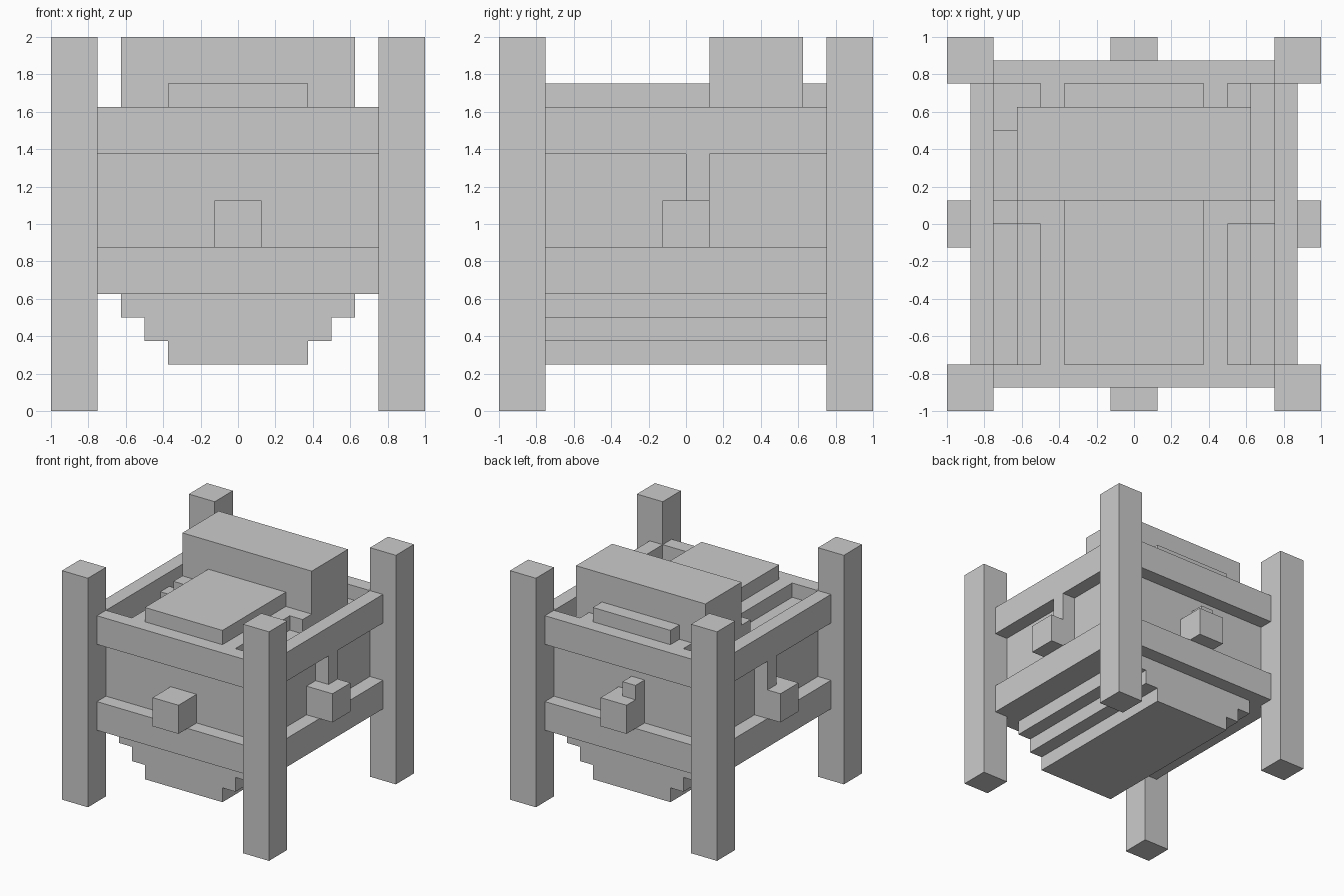
import bpy
import bmesh

if "Cube" in bpy.data.objects:
    bpy.data.objects.remove(bpy.data.objects["Cube"])


def box(name, x0, x1, y0, y1, z0, z1):
    """Axis-aligned block given by its limits."""
    bpy.ops.mesh.primitive_cube_add(size=1, location=((x0 + x1) / 2, (y0 + y1) / 2, (z0 + z1) / 2))
    ob = bpy.context.object
    ob.name = name
    ob.scale = (x1 - x0, y1 - y0, z1 - z0)
    bpy.ops.object.transform_apply(location=False, rotation=False, scale=True)
    return ob


def prism(name, outline, y0, y1):
    """Extrude an x-z outline along y."""
    bm = bmesh.new()
    face = bm.faces.new([bm.verts.new((x, y0, z)) for x, z in outline])
    moved = bmesh.ops.extrude_face_region(bm, geom=[face])["geom"]
    verts = [v for v in moved if isinstance(v, bmesh.types.BMVert)]
    bmesh.ops.translate(bm, verts=verts, vec=(0, y1 - y0, 0))
    bmesh.ops.recalc_face_normals(bm, faces=bm.faces)
    me = bpy.data.meshes.new(name)
    bm.to_mesh(me)
    bm.free()
    ob = bpy.data.objects.new(name, me)
    bpy.context.collection.objects.link(ob)
    return ob


# Stepped barrel lying along y, mirrored from one quarter outline
quarter = [(.75, .375), (.625, .375), (.625, .5), (.5, .5),
           (.5, .625), (.375, .625), (.375, .75)]
upper = quarter + [(-x, z) for x, z in reversed(quarter)]
outline = upper + [(-x, -z) for x, z in upper]
prism("barrel", [(x, z + 1) for x, z in outline], -.75, .75)

# Raised block on top of the barrel
box("top_block", -.625, .625, .125, .625, 1.5, 2)

# Corner posts
for sx in (-1, 1):
    for sy in (-1, 1):
        box("corner_post", *sorted((sx * .75, sx)), *sorted((sy * .75, sy)), 0, 2)

# Rails and axle pegs on all four sides
for s in (-1, 1):
    inner_outer = sorted((s * .75, s * .875))
    for z in (.625, 1.375):
        box("cross_rail", -.75, .75, *inner_outer, z, z + .25)
        box("side_rail", *inner_outer, -.75, .75, z, z + .25)
    peg = sorted((s * .75, s))
    box("end_peg", -.125, .125, *peg, .875, 1.125)
    box("side_peg", *peg, -.125, .125, .875, 1.125)

    # Stepped strap from barrel top down to the side peg
    strap = [(.375, 1.375), (.375, 1.625), (.625, 1.625), (.625, 1.5),
             (.875, 1.5), (.875, 1.125), (.75, 1.125), (.75, 1.375)]
    prism("strap", [(s * x, z) for x, z in strap], 0, .125)

# Small catch above the back peg and filler in the back left corner
box("back_catch", -.125, 0, .75, .875, 1.125, 1.25)
box("corner_filler", -.75, -.5, .5, .75, 1.375, 1.5)
